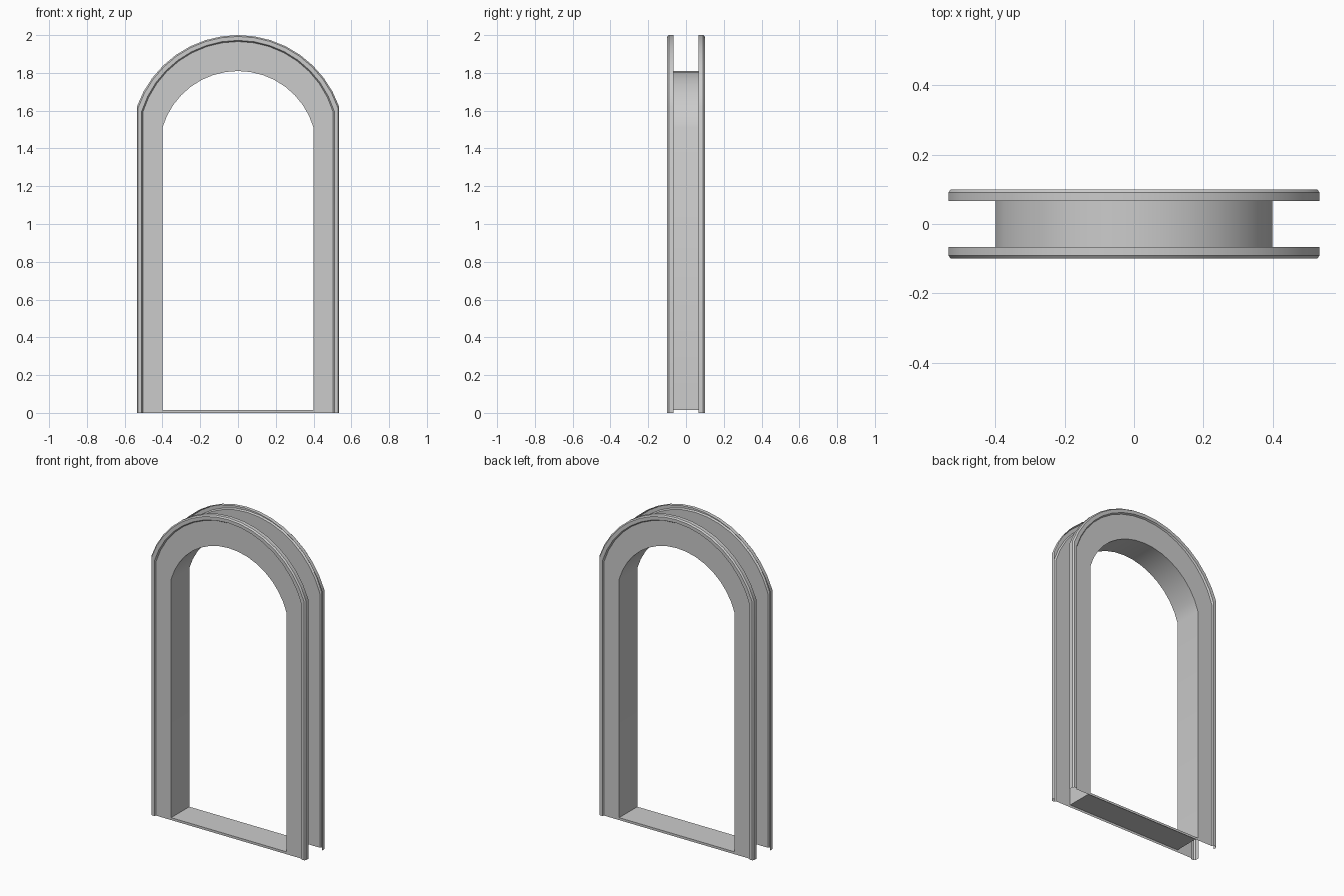
import bpy
import math

if "Cube" in bpy.data.objects:
    bpy.data.objects.remove(bpy.data.objects["Cube"])

SEGMENTS = 16      # sides of the arch
FACE_Y = 0.09      # depth of the flat casing face
SILL_Z = 0.015


def arch(half, spring, top, y, bottom=0.0):
    """Arched door outline: right leg, segmental arc, left leg."""
    rise = top - spring
    radius = (half * half + rise * rise) / (2 * rise)
    cz = top - radius
    start = math.atan2(spring - cz, half)
    pts = [(half, y, bottom)]
    for i in range(SEGMENTS + 1):
        a = start + (math.pi - 2 * start) * i / SEGMENTS
        pts.append((radius * math.cos(a), y, cz + radius * math.sin(a)))
    pts.append((-half, y, bottom))
    return pts


def skin(name, rows, flip=False):
    """Join successive outlines with quads into one sheet."""
    n = len(rows[0])
    verts = [p for row in rows for p in row]
    faces = []
    for r in range(len(rows) - 1):
        for j in range(n - 1):
            a, b = r * n + j, (r + 1) * n + j
            f = (a, b, b + 1, a + 1)
            faces.append(f[::-1] if flip else f)
    mesh = bpy.data.meshes.new(name)
    mesh.from_pydata(verts, [], faces)
    mesh.update()
    obj = bpy.data.objects.new(name, mesh)
    bpy.context.collection.objects.link(obj)
    bpy.ops.object.select_all(action='DESELECT')
    obj.select_set(True)
    bpy.context.view_layer.objects.active = obj
    bpy.ops.object.shade_smooth_by_angle(angle=math.radians(25))
    return obj


# Casing profile from the opening outwards: half width, spring, crown, depth
PROFILE = [
    (0.400, 1.510, 1.810, FACE_Y),
    (0.504, 1.592, 1.966, FACE_Y),
    (0.510, 1.597, 1.972, 0.100),
    (0.529, 1.615, 1.993, 0.100),
    (0.536, 1.620, 2.000, 0.091),
    (0.536, 1.620, 2.000, 0.067),
]

# Front and back casings with raised outer bead
for name, side in (("front_casing", -1), ("back_casing", 1)):
    skin(name, [arch(h, s, t, side * y) for h, s, t, y in PROFILE], flip=side > 0)

# Jamb lining through the wall
skin("jamb_lining",
     [arch(0.4, 1.51, 1.81, y, SILL_Z) for y in (-FACE_Y, FACE_Y)], flip=True)

# Sill with a small lip down to the floor at front and back
sill = [(-FACE_Y, 0), (-FACE_Y, SILL_Z), (FACE_Y, SILL_Z), (FACE_Y, 0)]
skin("sill", [[(-0.4, y, z), (0.4, y, z)] for y, z in sill], flip=True)
